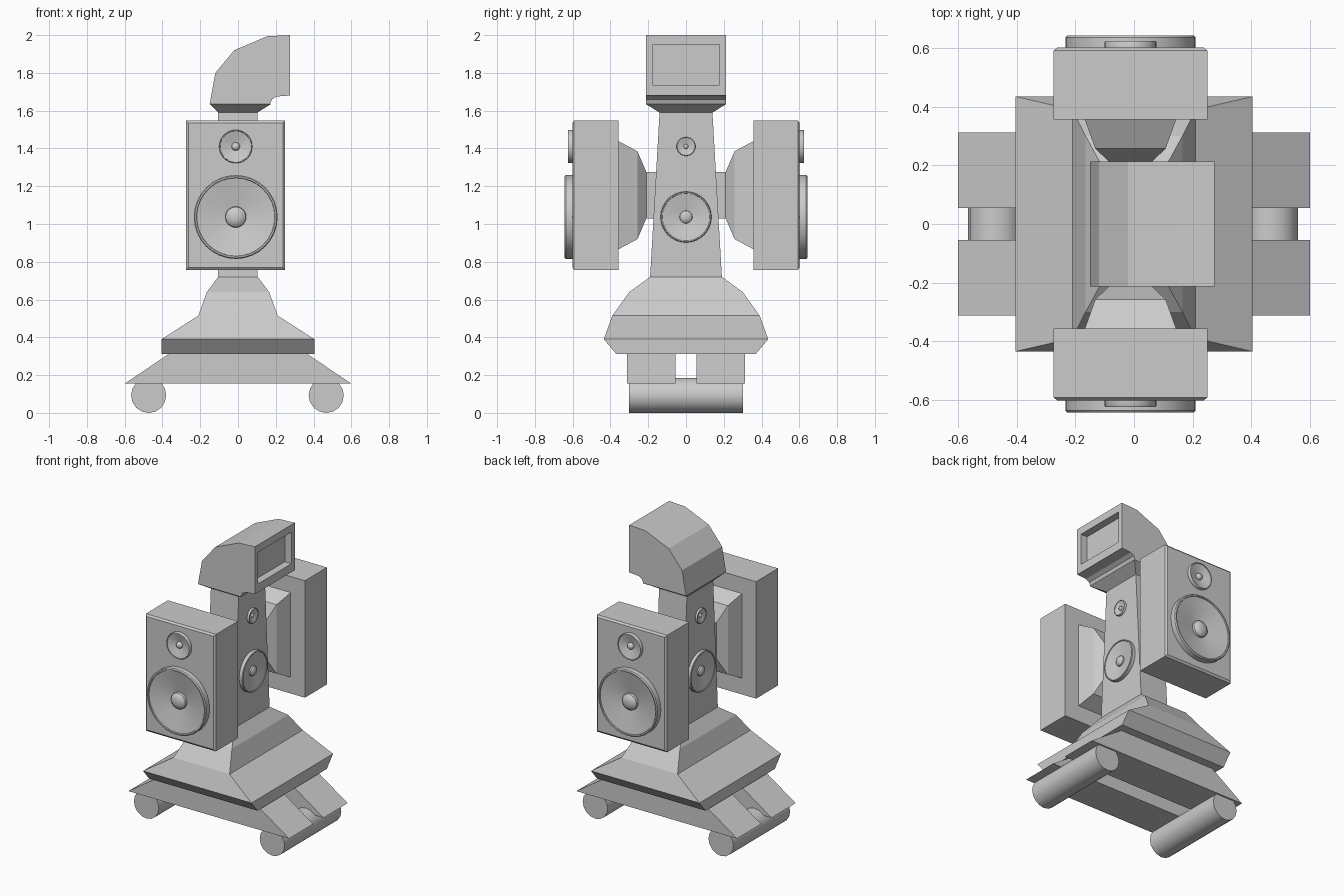
import bpy, bmesh, math
from mathutils import Matrix, Vector

if "Cube" in bpy.data.objects:
    bpy.data.objects.remove(bpy.data.objects["Cube"])


def finish(name, bm, smooth=False):
    bmesh.ops.recalc_face_normals(bm, faces=bm.faces)
    me = bpy.data.meshes.new(name)
    bm.to_mesh(me)
    bm.free()
    ob = bpy.data.objects.new(name, me)
    bpy.context.collection.objects.link(ob)
    if smooth:
        bpy.ops.object.select_all(action='DESELECT')
        ob.select_set(True)
        bpy.context.view_layer.objects.active = ob
        bpy.ops.object.shade_smooth_by_angle(angle=math.radians(35))
    return ob


def skin(bm, rings):
    n = len(rings[0])
    for a, b in zip(rings, rings[1:]):
        for i in range(n):
            j = (i + 1) % n
            bm.faces.new((a[i], a[j], b[j], b[i]))


def loft(name, sections, place):
    """Rectangular sections (position, u0, u1, v0, v1) skinned and capped."""
    bm = bmesh.new()
    rings = [[bm.verts.new(place(p, u, v)) for u, v in
              ((u0, v0), (u1, v0), (u1, v1), (u0, v1))]
             for p, u0, u1, v0, v1 in sections]
    skin(bm, rings)
    bm.faces.new(rings[0])
    bm.faces.new(rings[-1])
    return finish(name, bm)


def extrude_y(name, profile, y0, y1):
    bm = bmesh.new()
    rings = [[bm.verts.new((x, y, z)) for x, z in profile] for y in (y0, y1)]
    skin(bm, rings)
    bm.faces.new(rings[0])
    bm.faces.new(rings[1])
    return finish(name, bm)


def driver(name, origin, direction, r, h, n=32):
    """Lathed speaker: raised rim, shallow cone and centre dome."""
    prof = [(1, 0), (1, .85), (.975, 1), (.94, 1), (.93, .85), (.25, .15),
            (.24, .15 + .35), (.17, .8), (.09, .95)]
    q = Vector((0, 0, 1)).rotation_difference(Vector(direction)).to_matrix().to_4x4()
    m = Matrix.Translation(origin) @ q
    bm = bmesh.new()
    rings = [[bm.verts.new(m @ Vector((r * a * math.cos(math.tau * i / n),
                                       r * a * math.sin(math.tau * i / n), h * b)))
              for i in range(n)] for a, b in prof]
    skin(bm, rings)
    bm.faces.new(rings[0])
    bm.faces.new(rings[-1])
    return finish(name, bm, True)


def along_z(p, u, v):
    return (u, v, p)


# rollers
for s, side in ((-1, "left"), (1, "right")):
    bm = bmesh.new()
    m = Matrix.Translation((s * .47 - .003, 0, .093)) @ Matrix.Rotation(math.pi / 2, 4, 'X')
    bmesh.ops.create_cone(bm, cap_ends=True, segments=16, radius1=.093,
                          radius2=.093, depth=.605, matrix=m)
    finish(side + "_roller", bm, True)

# split foot plates
for s, side in ((-1, "front"), (1, "back")):
    extrude_y(side + "_foot", [(-.6, .155), (.6, .155), (.365, .313), (-.365, .313)],
              s * .055, s * .313)

# skirted base
loft("base", [(z, -x, x, -y, y) for z, x, y in
              ((.313, .405, .37), (.39, .405, .435), (.515, .21, .39),
               (.64, .165, .30), (.72, .105, .19))], along_z)

# tapered tower and flared neck
loft("tower", [(.72, -.105, .103, -.19, .19), (1.59, -.105, .103, -.14, .14)], along_z)
loft("neck_flare", [(1.59, -.105, .103, -.14, .14),
                    (1.635, -.15, .175, -.213, .213)], along_z)

# curved hood with a recessed window
hood = extrude_y("hood", [(-.15, 1.635), (-.12, 1.8), (-.02, 1.92), (.155, 1.994),
                          (.275, 2.0), (.275, 1.68), (.205, 1.675), (.18, 1.66),
                          (.17, 1.635)], -.213, .213)
bm = bmesh.new()
bm.from_mesh(hood.data)
window = max(bm.faces, key=lambda f: f.calc_center_median().x)
bmesh.ops.inset_individual(bm, faces=[window], thickness=.035)
for v in window.verts:
    v.co.y = math.copysign(.178, v.co.y)
    v.co.z = 1.95 if v.co.z > 1.85 else 1.737
bmesh.ops.inset_individual(bm, faces=[window], thickness=0)
for v in window.verts:
    v.co.x -= .05
bm.to_mesh(hood.data)
bm.free()

# speaker cabinets with stepped mounts, front and back
CX = -.012
for s, side in ((-1, "front"), (1, "back")):
    def along_y(p, u, v, s=s):
        return (CX + u, s * p, v)
    loft(side + "_cabinet", [(.357, -.262, .262, .757, 1.547),
                             (.592, -.262, .262, .757, 1.547),
                             (.602, -.25, .25, .77, 1.535)], along_y)
    loft(side + "_mount", [(.36, -.157, .157, .865, 1.44),
                           (.257, -.12, .12, .92, 1.385),
                           (.21, -.07, .07, 1.03, 1.275),
                           (.12, -.07, .07, 1.03, 1.275)], along_y)
    driver(side + "_woofer", (CX, s * .6, 1.037), (0, s, 0), .222, .043)
    driver(side + "_tweeter", (CX, s * .6, 1.41), (0, s, 0), .088, .025)

# small drivers on both tower sides
for s, side in ((-1, "left"), (1, "right")):
    driver(side + "_woofer", (s * .103, 0, 1.037), (s, 0, 0), .135, .026)
    driver(side + "_tweeter", (s * .103, 0, 1.41), (s, 0, 0), .05, .015)
